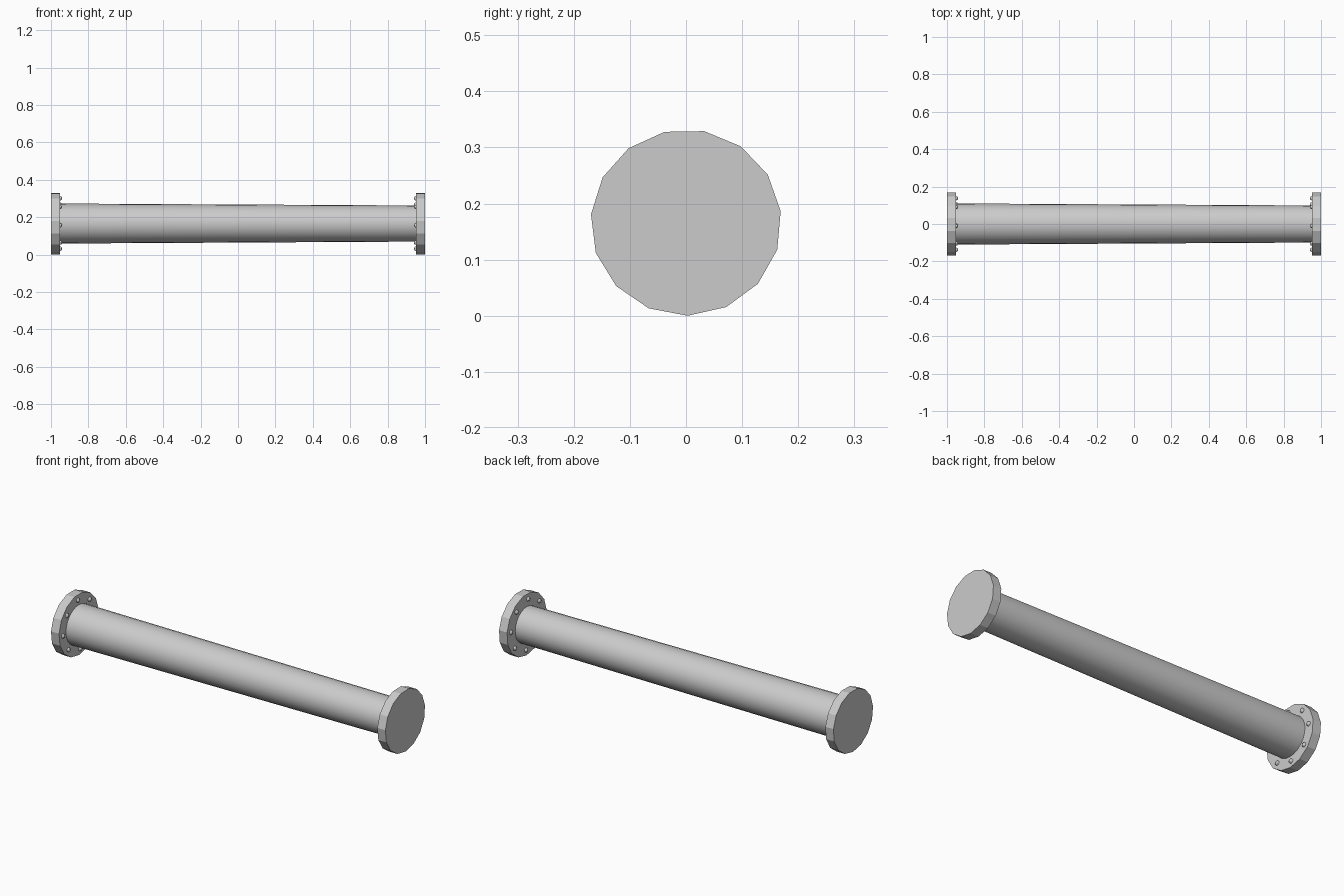
import bpy, bmesh
from math import sin, cos, radians, pi

if "Cube" in bpy.data.objects:
    bpy.data.objects.remove(bpy.data.objects["Cube"])

CZ = 0.166      # axis height
THICK = 0.048   # flange thickness


def loft(name, rings, n, start, smooth=False):
    """Closed solid along x from (x, y_radius, z_radius) rings."""
    bm = bmesh.new()
    loops = []
    for x, ry, rz in rings:
        loops.append([bm.verts.new((x, ry * cos(start + 2 * pi * i / n),
                                    CZ + rz * sin(start + 2 * pi * i / n))) for i in range(n)])
    for a, b in zip(loops, loops[1:]):
        for i in range(n):
            j = (i + 1) % n
            bm.faces.new((a[i], a[j], b[j], b[i]))
    bm.faces.new(loops[0])
    bm.faces.new(loops[-1])
    bmesh.ops.recalc_face_normals(bm, faces=bm.faces)
    mesh = bpy.data.meshes.new(name)
    bm.to_mesh(mesh)
    bm.free()
    ob = bpy.data.objects.new(name, mesh)
    bpy.context.collection.objects.link(ob)
    if smooth:
        bpy.ops.object.select_all(action='DESELECT')
        ob.select_set(True)
        bpy.context.view_layer.objects.active = ob
        bpy.ops.object.shade_smooth_by_angle(angle=radians(40))
    return ob


# Slightly tapered pipe
loft("pipe", [(-0.97, 0.110, 0.107), (0.97, 0.099, 0.0965)], 24, 0, True)

for side, label in ((-1, "left"), (1, "right")):
    # Fifteen-sided end flange
    loft(label + "_flange",
         [(side, 0.170, 0.166), (side * (1 - THICK), 0.170, 0.166)],
         15, radians(-89))
    # Ring of bolt heads on the inner face
    bm = bmesh.new()
    for i in range(8):
        a = radians(4 + 45 * i)
        new = bmesh.ops.create_uvsphere(bm, u_segments=10, v_segments=6, radius=0.012)["verts"]
        bmesh.ops.translate(bm, verts=new, vec=(side * (1 - THICK), 0.138 * cos(a),
                                                CZ + 0.135 * sin(a)))
    mesh = bpy.data.meshes.new(label + "_bolts")
    bm.to_mesh(mesh)
    bm.free()
    bpy.context.collection.objects.link(bpy.data.objects.new(label + "_bolts", mesh))
